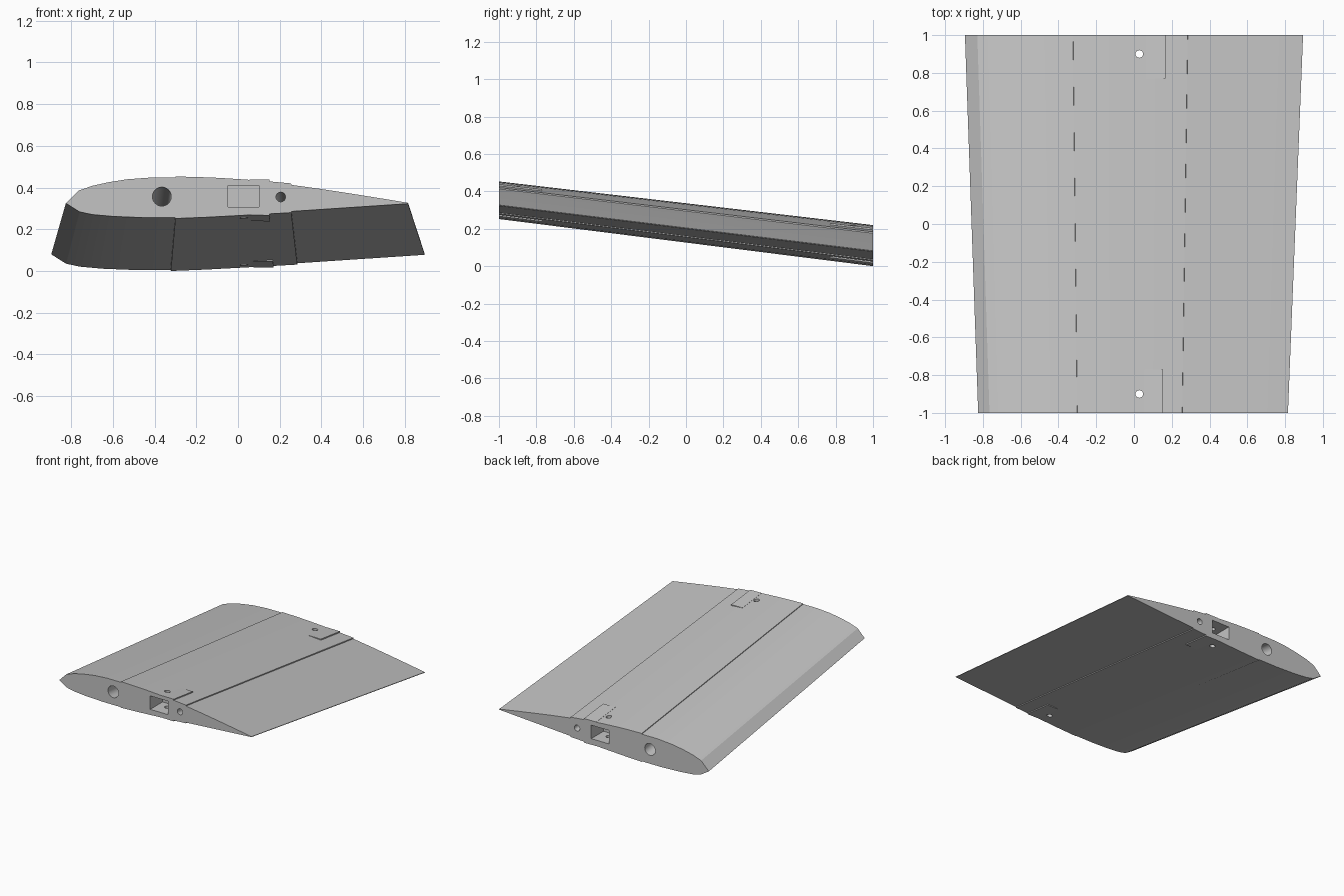
import bpy, bmesh, math
from mathutils import Vector, Matrix

cube = bpy.data.objects.get("Cube")
if cube:
    bpy.data.objects.remove(cube, do_unlink=True)

grey = bpy.data.materials.new("light grey")
grey.use_nodes = True
colour = (0.55, 0.55, 0.55, 1)
grey.diffuse_color = colour
grey.node_tree.nodes["Principled BSDF"].inputs["Base Color"].default_value = colour


def place(x, y, z):
    """Map a point of the small end section to the tapered, sloping section at y."""
    t = (y + 1) / 2
    s = 1 + 0.0915 * t
    return Vector(((x + 0.005) * s - 0.005 * (1 - t), y, (z - 0.325) * s + 0.325 - 0.245 * t))


def make(name, bm):
    bmesh.ops.recalc_face_normals(bm, faces=bm.faces)
    mesh = bpy.data.meshes.new(name)
    bm.to_mesh(mesh)
    bm.free()
    mesh.materials.append(grey)
    obj = bpy.data.objects.new(name, mesh)
    bpy.context.collection.objects.link(obj)
    return obj


def loft(name, rings):
    bm = bmesh.new()
    a, b = [[bm.verts.new(p) for p in ring] for ring in rings]
    n = len(a)
    for i in range(n):
        j = (i + 1) % n
        bm.faces.new((a[i], a[j], b[j], b[i]))
    bm.faces.new(a)
    bm.faces.new(b)
    return make(name, bm)


def rod(name, start, end, radius):
    axis = end - start
    bm = bmesh.new()
    bmesh.ops.create_cone(
        bm, cap_ends=True, segments=32, radius1=radius, radius2=radius, depth=axis.length,
        matrix=Matrix.Translation((start + end) / 2) @ axis.to_track_quat('Z', 'Y').to_matrix().to_4x4())
    return make(name, bm)


# Wing panel: the centre sheeting stands slightly proud of nose and tail
top = [(-0.825, 0.325), (-0.765, 0.385), (-0.70, 0.408), (-0.62, 0.426), (-0.53, 0.440),
       (-0.42, 0.448), (-0.301, 0.448), (-0.30, 0.453), (-0.20, 0.451), (-0.10, 0.447),
       (0.0, 0.441), (0.10, 0.434), (0.18, 0.427), (0.255, 0.420), (0.256, 0.413),
       (0.40, 0.393), (0.55, 0.370), (0.70, 0.346), (0.815, 0.327)]
bottom = [(0.815, 0.323), (0.256, 0.286), (0.255, 0.280), (0.0, 0.266), (-0.15, 0.258),
          (-0.30, 0.252), (-0.301, 0.256), (-0.45, 0.256), (-0.60, 0.262), (-0.70, 0.271),
          (-0.76, 0.284)]
profile = top + bottom
wing = loft("wing_panel", [[place(x, y, z) for x, z in profile] for y in (-1, 1)])

# Spar tube bores running the full span
cutters = [rod("bore_cutter", place(x, -1.1, z), place(x, 1.1, z), r)
           for x, z, r in ((-0.365, 0.357, 0.045), (0.205, 0.355, 0.023))]

# Blind joiner pocket and vertical screw hole at each end
for side in (-1, 1):
    c = place(0.026, side, 0.358)
    rings = [[(c.x + dx, y, c.z + dz) for dx, dz in
              ((-0.075, -0.052), (0.075, -0.052), (0.075, 0.052), (-0.075, 0.052))]
             for y in (side * 1.1, side * 0.85)]
    cutters.append(loft("pocket_cutter", rings))
    cutters.append(rod("screw_cutter", Vector((0.028, side * 0.9, -0.5)),
                       Vector((0.028, side * 0.9, 1)), 0.02))

for cutter in cutters:
    cutter.hide_render = True
    mod = wing.modifiers.new("cut", 'BOOLEAN')
    mod.operation, mod.solver, mod.object = 'DIFFERENCE', 'EXACT', cutter

bpy.context.view_layer.update()
deps = bpy.context.evaluated_depsgraph_get()
cut_mesh = bpy.data.meshes.new_from_object(wing.evaluated_get(deps))
wing.modifiers.clear()
wing.data = cut_mesh
for cutter in cutters:
    bpy.data.objects.remove(cutter, do_unlink=True)

# Wedge pads beside the screw holes, above and below
x0, x1 = 0.055, 0.151
pads = {"upper": [(x0, 0.432), (x1, 0.425), (x1, 0.438), (x0, 0.4385)],
        "lower": [(x0, 0.274), (x1, 0.279), (x1, 0.267), (x0, 0.2685)]}
for level, outline in pads.items():
    for end, side in (("front", -1), ("back", 1)):
        loft(f"{level}_{end}_pad",
             [[place(x, y, z) for x, z in outline] for y in (side, side * 0.77)])

# Smooth skin with crisp edges
bpy.ops.object.select_all(action='DESELECT')
wing.select_set(True)
bpy.context.view_layer.objects.active = wing
bpy.ops.object.shade_smooth_by_angle(angle=math.radians(15))
